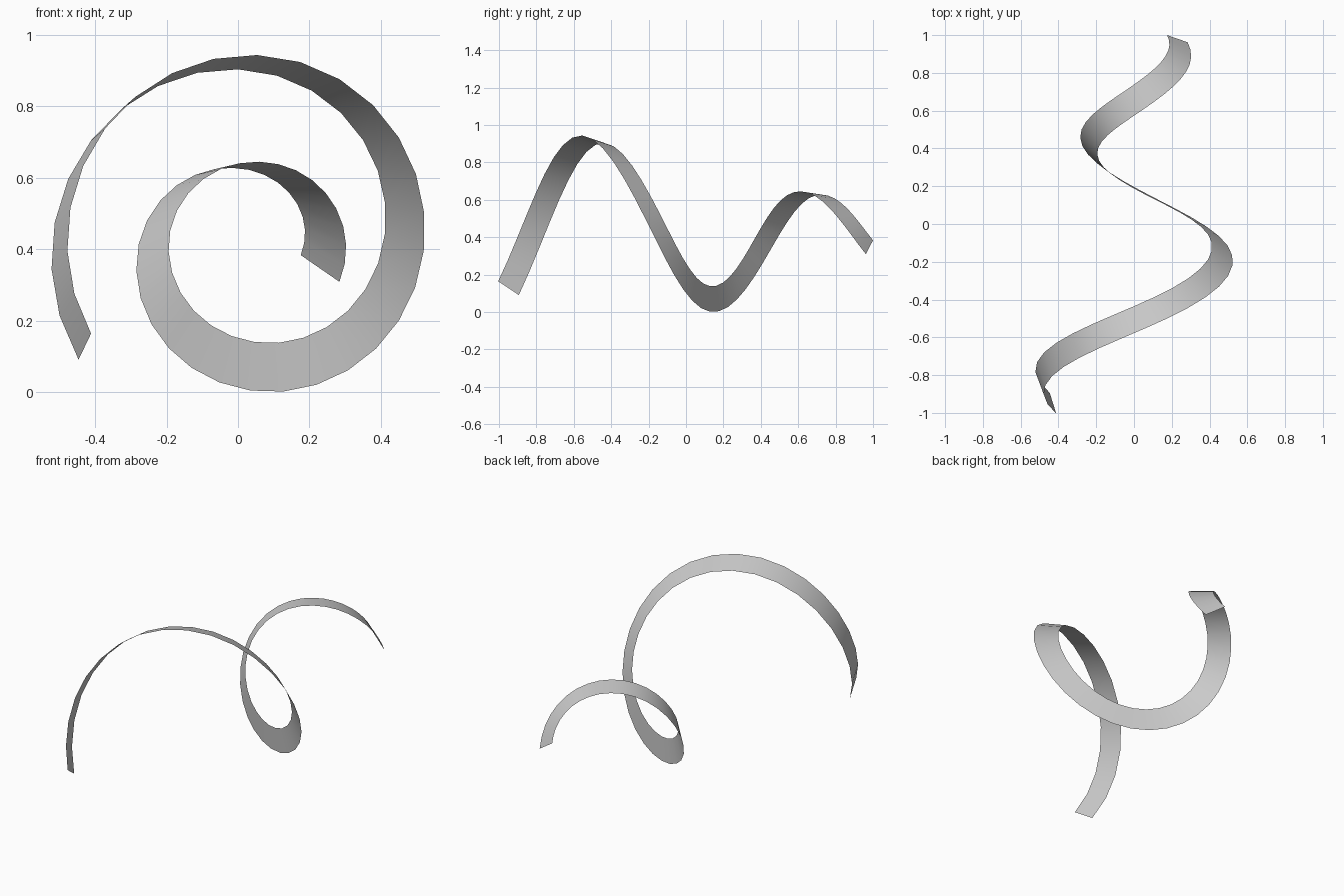
import bpy
import bmesh
from math import sin, cos, radians
from mathutils import Vector

cube = bpy.data.objects.get("Cube")
if cube:
    bpy.data.objects.remove(cube, do_unlink=True)

# Ribbon profile, keyed once per quarter turn of the shrinking spiral
RADIUS = [.57, .55, .507, .415, .344, .287, .219, .195, .19]
DEPTH = [-1.19, -.825, -.485, -.13, .165, .44, .69, .928, 1.15]
TWIST = [138, 109, 73, 37, -3, -49, -97, -147, -200]
CENTRE = Vector((.05, 0, .415))
HALF_WIDTH = .0685
START, END, SEGMENTS = -31, 561, 45


def sample(keys, angle):
    """Smooth interpolation through the quarter-turn keys."""
    position = angle / 90 + 1
    i = max(0, min(int(position), len(keys) - 2))
    t = position - i
    p1, p2 = keys[i], keys[i + 1]
    p0 = keys[i - 1] if i > 0 else 2 * p1 - p2
    p3 = keys[i + 2] if i + 2 < len(keys) else 2 * p2 - p1
    m1, m2 = (p2 - p0) / 2, (p3 - p1) / 2
    d = p2 - p1
    return p1 + m1 * t + (3 * d - 2 * m1 - m2) * t ** 2 + (m1 + m2 - 2 * d) * t ** 3


def outward(angle):
    a = radians(angle)
    return Vector((-cos(a), 0, sin(a)))


def centreline(angle):
    point = CENTRE + outward(angle) * sample(RADIUS, angle)
    point.y = sample(DEPTH, angle)
    return point


def cross_section(angle):
    """Two edge points of the ribbon, square to its path."""
    tangent = (centreline(angle + 1) - centreline(angle - 1)).normalized()
    normal = outward(angle)
    normal = (normal - tangent * normal.dot(tangent)).normalized()
    side = tangent.cross(normal)
    if side.y > 0:
        side.negate()
    twist = radians(sample(TWIST, angle))
    offset = (normal * cos(twist) + side * sin(twist)) * HALF_WIDTH
    middle = centreline(angle)
    return middle + offset, middle - offset


# Sweep the twisted strip along the spiral
bm = bmesh.new()
previous = None
for step in range(SEGMENTS + 1):
    angle = START + (END - START) * step / SEGMENTS
    pair = [bm.verts.new(p) for p in cross_section(angle)]
    if previous:
        bm.faces.new((previous[0], previous[1], pair[1], pair[0]))
    previous = pair
for face in bm.faces:
    face.smooth = True
mesh = bpy.data.meshes.new("spiral_ribbon")
bm.to_mesh(mesh)
bm.free()

ribbon = bpy.data.objects.new("spiral_ribbon", mesh)
bpy.context.collection.objects.link(ribbon)

# Plain grey colour
grey = bpy.data.materials.new("light_grey")
grey.use_nodes = True
colour = (.6, .6, .6, 1)
grey.diffuse_color = colour
for node in grey.node_tree.nodes:
    if node.type == 'BSDF_PRINCIPLED':
        node.inputs["Base Color"].default_value = colour
mesh.materials.append(grey)
